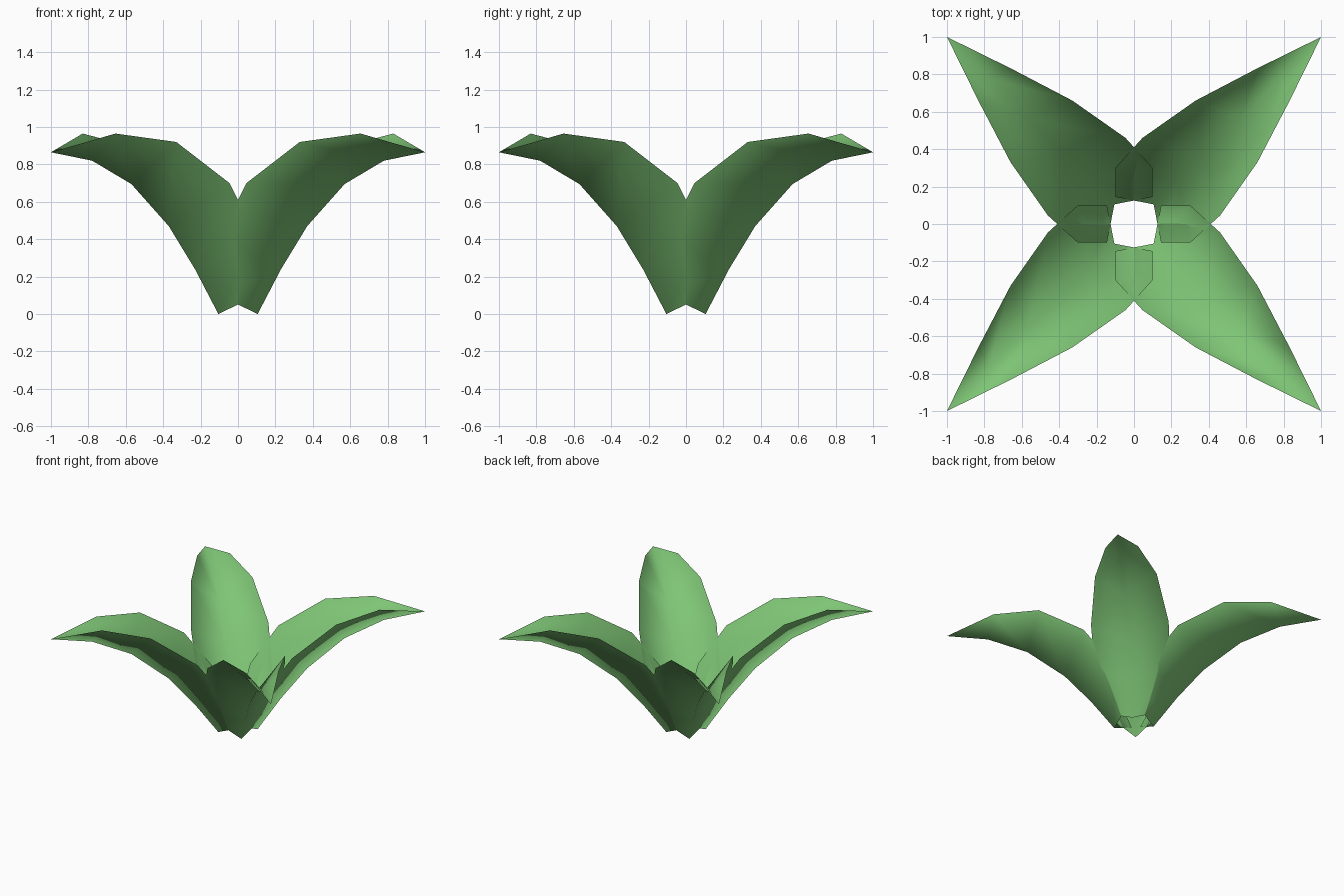
import bpy, bmesh, math
from mathutils import Matrix

if "Cube" in bpy.data.objects:
    bpy.data.objects.remove(bpy.data.objects["Cube"])

# One flat leaf green
green = bpy.data.materials.new("leaf_green")
green.diffuse_color = (0.21, 0.56, 0.18, 1.0)
green.use_nodes = True
green.node_tree.nodes["Principled BSDF"].inputs["Base Color"].default_value = green.diffuse_color

# Stations along a leaf lying on the x = y diagonal:
# (keel x=y, keel z), (edge x, edge y, edge z); the other edge mirrors x and y
STATIONS = [
    ((0.105, 0.00), (-0.10, 0.145, 0.10)),
    ((0.23, 0.24), (-0.10, 0.30, 0.41)),
    ((0.37, 0.47), (0.045, 0.46, 0.70)),
    ((0.57, 0.695), (0.33, 0.66, 0.92)),
    ((0.78, 0.82), (0.655, 0.83, 0.965)),
]
TIP = (1.0, 1.0, 0.865)


def make_leaf(name, angle):
    """Folded leaf blade with a central keel, turned about z."""
    bm = bmesh.new()
    rows = []
    for (k, kz), (ex, ey, ez) in STATIONS:
        rows.append([bm.verts.new(p) for p in
                     ((ey, ex, ez), (k, k, kz), (ex, ey, ez))])
    tip = bm.verts.new(TIP)
    for a, b in zip(rows, rows[1:]):
        for i in range(2):
            bm.faces.new((a[i], b[i], b[i + 1], a[i + 1]))
    for i in range(2):
        bm.faces.new((rows[-1][i], tip, rows[-1][i + 1]))
    bm.transform(Matrix.Rotation(angle, 4, 'Z'))
    bm.normal_update()
    for f in bm.faces:
        f.smooth = True
    mesh = bpy.data.meshes.new(name)
    bm.to_mesh(mesh)
    bm.free()
    mesh.materials.append(green)
    obj = bpy.data.objects.new(name, mesh)
    bpy.context.collection.objects.link(obj)
    return obj


# Four leaves spreading to the corners
for i, side in enumerate(("back_right", "back_left", "front_left", "front_right")):
    make_leaf("leaf_" + side, i * math.pi / 2)
